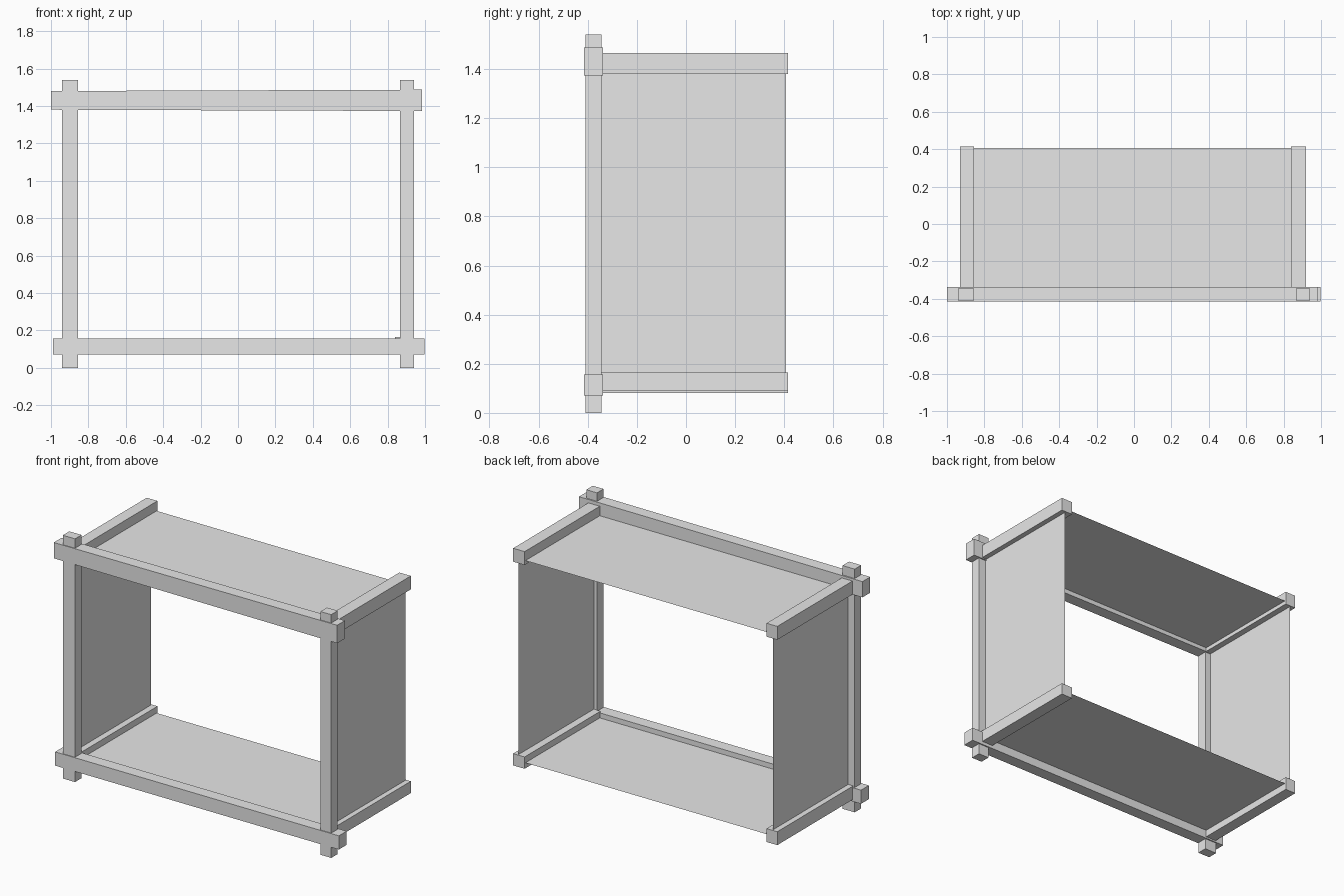
import bpy
import bmesh

cube = bpy.data.objects.get("Cube")
if cube:
    bpy.data.objects.remove(cube, do_unlink=True)

grey = bpy.data.materials.new("light_grey")
grey.use_nodes = True
grey.diffuse_color = (0.8, 0.8, 0.8, 1)
grey.node_tree.nodes["Principled BSDF"].inputs["Base Color"].default_value = (0.8, 0.8, 0.8, 1)


def add_object(name, bm):
    mesh = bpy.data.meshes.new(name)
    bm.to_mesh(mesh)
    bm.free()
    mesh.materials.append(grey)
    obj = bpy.data.objects.new(name, mesh)
    bpy.context.collection.objects.link(obj)


def box(name, x, y, z, flare=0.0):
    """Box between (low, high) pairs; flare thickens its +x end in z."""
    bm = bmesh.new()
    bmesh.ops.create_cube(bm, size=1)
    for v in bm.verts:
        signs = v.co.copy()
        v.co = [pair[c > 0] for pair, c in zip((x, y, z), signs)]
        if signs.x > 0:
            v.co.z += flare if signs.z > 0 else -flare
    add_object(name, bm)


def panel(name, corners):
    bm = bmesh.new()
    bm.faces.new([bm.verts.new(c) for c in corners])
    add_object(name, bm)


# Front frame: two uprights crossed by two long rails
post_y = (-0.41, -0.345)
rail_y = (-0.415, -0.337)
box("right_post", (-0.94, -0.855), post_y, (0, 1.54))
box("left_post", (0.865, 0.94), post_y, (0, 1.54))
box("top_front_rail", (-1, 0.985), rail_y, (1.38, 1.48), flare=0.007)
box("bottom_front_rail", (-0.99, 0.997), rail_y, (0.07, 0.157))

# Side rails running back from the front frame
side_y = (-0.345, 0.415)
for side, x, low in (("right", (-0.93, -0.855), 0.08), ("left", (0.84, 0.92), 0.09)):
    box(f"{side}_top_rail", x, side_y, (1.38, 1.465))
    box(f"{side}_bottom_rail", x, side_y, (low, 0.165))

# Thin sheets closing the top, bottom and both sides
x0, x1, y0, y1, z0, z1 = -0.895, 0.887, -0.375, 0.407, 0.125, 1.405
for name, z in (("bottom_panel", z0), ("top_panel", z1)):
    panel(name, [(x0, y0, z), (x1, y0, z), (x1, y1, z), (x0, y1, z)])
for name, x in (("right_panel", x0), ("left_panel", x1)):
    panel(name, [(x, y0, z0), (x, y1, z0), (x, y1, z1), (x, y0, z1)])
